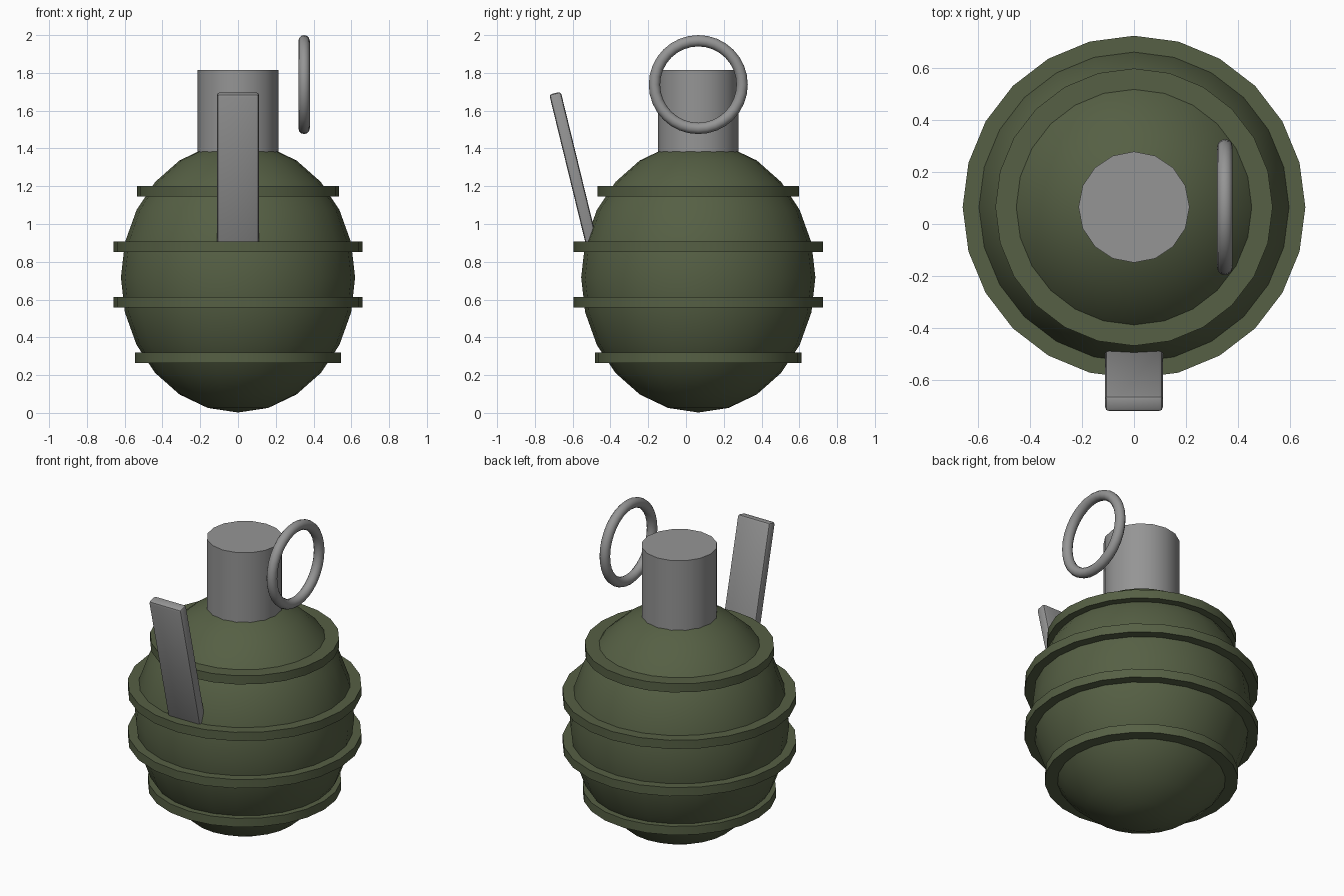
import bpy
import math

if "Cube" in bpy.data.objects:
    bpy.data.objects.remove(bpy.data.objects["Cube"])

AXIS_Y = 0.065  # the body axis sits slightly behind the centre


def material(name, colour):
    mat = bpy.data.materials.new(name)
    mat.diffuse_color = (*colour, 1.0)
    mat.use_nodes = True
    mat.node_tree.nodes["Principled BSDF"].inputs["Base Color"].default_value = mat.diffuse_color
    return mat


green = material("olive green", (0.092, 0.116, 0.058))
grey = material("metal grey", (0.30, 0.30, 0.30))


def finish(name, mat, angle=30):
    obj = bpy.context.object
    obj.name = name
    obj.data.materials.append(mat)
    bpy.ops.object.shade_smooth_by_angle(angle=math.radians(angle))
    return obj


def cylinder(name, mat, radius, bottom, top, sides):
    bpy.ops.mesh.primitive_cylinder_add(
        vertices=sides, radius=radius, depth=top - bottom,
        location=(0, AXIS_Y, (bottom + top) / 2))
    return finish(name, mat)


# Egg-shaped body
bpy.ops.mesh.primitive_uv_sphere_add(
    segments=24, ring_count=12, radius=1, location=(0, AXIS_Y, 0.717))
bpy.context.object.scale = (0.62, 0.62, 0.715)
bpy.ops.object.transform_apply(location=False, rotation=False, scale=True)
finish("body", green)

# Horizontal ribs: radius and middle height
for i, (radius, z) in enumerate([(0.546, 0.292), (0.66, 0.586),
                                 (0.66, 0.88), (0.534, 1.173)]):
    cylinder(f"rib_{i + 1}", green, radius, z - 0.027, z + 0.027, 24)

# Neck on top of the body
cylinder("neck", grey, 0.214, 1.34, 1.815, 16)

# Pull ring, standing upright beside the neck
bpy.ops.mesh.primitive_torus_add(
    major_segments=32, minor_segments=12, major_radius=0.232,
    minor_radius=0.03, location=(0.35, AXIS_Y, 1.738),
    rotation=(0, math.pi / 2, 0))
finish("pull_ring", grey, 40)

# Leaning lever with softened edges
bpy.ops.mesh.primitive_cube_add(
    size=1, location=(0, -0.594, 1.285), rotation=(math.radians(13.7), 0, 0))
lever = bpy.context.object
lever.scale = (0.222, 0.063, 0.84)
bpy.ops.object.transform_apply(location=False, rotation=False, scale=True)
bevel = lever.modifiers.new("edges", 'BEVEL')
bevel.width = 0.015
bevel.segments = 2
bpy.ops.object.modifier_apply(modifier="edges")
finish("lever", grey, 40)
